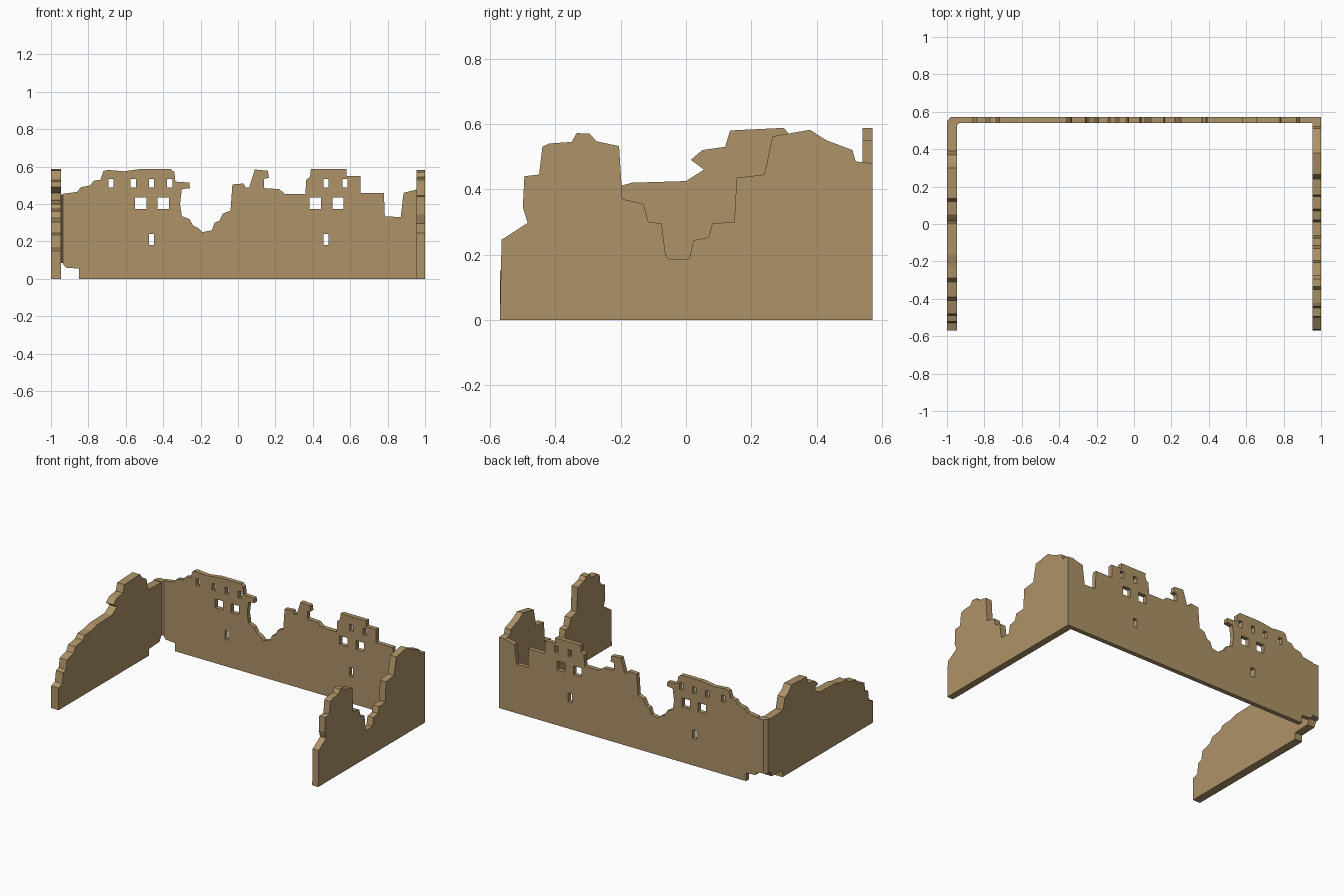
import bpy, bmesh
from mathutils import Matrix

stone = bpy.data.materials.new("stone")
stone.diffuse_color = (0.42, 0.29, 0.14, 1)

FACING_FRONT = Matrix(((1, 0, 0, 0), (0, 0, -1, 0), (0, 1, 0, 0), (0, 0, 0, 1)))
FACING_SIDE = Matrix(((0, 0, 1, 0), (1, 0, 0, 0), (0, 1, 0, 0), (0, 0, 0, 1)))


def slab(name, outline, holes, thickness, matrix):
    """Extrude a flat outline with holes into a welded mesh slab."""
    curve = bpy.data.curves.new(name + "_outline", 'CURVE')
    curve.dimensions = '2D'
    curve.fill_mode = 'BOTH'
    curve.extrude = thickness / 2
    for loop in [outline] + holes:
        sp = curve.splines.new('POLY')
        sp.points.add(len(loop) - 1)
        for p, (u, v) in zip(sp.points, loop):
            p.co = (u, v, 0, 1)
        sp.use_cyclic_u = True
    temp = bpy.data.objects.new(name + "_outline", curve)
    bpy.context.collection.objects.link(temp)
    bpy.context.view_layer.update()
    dg = bpy.context.evaluated_depsgraph_get()
    mesh = bpy.data.meshes.new_from_object(temp.evaluated_get(dg))
    bpy.data.objects.remove(temp)
    bm = bmesh.new()
    bm.from_mesh(mesh)
    bmesh.ops.remove_doubles(bm, verts=bm.verts, dist=0.0005)
    bmesh.ops.transform(bm, matrix=matrix, verts=bm.verts)
    bmesh.ops.recalc_face_normals(bm, faces=bm.faces)
    for f in bm.faces:
        f.smooth = False
    bm.to_mesh(mesh)
    bm.free()
    mesh.name = name
    mesh.materials.clear()
    mesh.materials.append(stone)
    ob = bpy.data.objects.new(name, mesh)
    bpy.context.collection.objects.link(ob)
    return ob


def window(x, z, w, h):
    return [(x - w / 2, z - h / 2), (x + w / 2, z - h / 2),
            (x + w / 2, z + h / 2), (x - w / 2, z + h / 2)]


# back wall: ragged skyline, left half then right half
skyline_left = [
    (-.935, .455), (-.86, .465), (-.84, .49), (-.79, .5), (-.77, .525), (-.735, .53),
    (-.72, .575), (-.70, .583), (-.61, .575), (-.52, .588), (-.36, .588), (-.34, .57),
    (-.335, .52), (-.26, .515), (-.257, .485), (-.30, .48), (-.31, .40), (-.30, .335),
    (-.26, .32), (-.24, .285), (-.21, .27), (-.19, .25), (-.14, .26), (-.125, .30),
    (-.10, .31), (-.08, .35), (-.04, .365)]
skyline_right = [
    (-.03, .505), (.03, .51), (.04, .488), (.06, .49), (.09, .585), (.16, .578),
    (.165, .54), (.14, .535), (.14, .485), (.22, .48), (.25, .455), (.36, .455),
    (.365, .53), (.385, .545), (.39, .588), (.58, .588), (.58, .55), (.655, .55),
    (.655, .46), (.78, .46), (.785, .335), (.87, .33), (.885, .46), (.945, .475),
    (.955, .48)]
base = [(.955, 0), (-.85, 0), (-.85, .055), (-.92, .06), (-.935, .08)]

# windows: narrow top row, wide middle pairs, narrow low ones
holes = [window(x, .511, .027, .046) for x in (-.68, -.56, -.463, -.365, .47, .572)]
holes += [window(x, .405, .06, .06) for x in (-.52, -.40, .413, .535)]
holes += [window(x, .211, .028, .06) for x in (-.463, .47)]
slab("back_wall", skyline_left + skyline_right + base, holes, .03,
     Matrix.Translation((0, .556, 0)) @ FACING_FRONT)

# right wall
right_wall = [
    (-.57, 0), (-.565, .245), (-.485, .297), (-.50, .345), (-.495, .44), (-.45, .445),
    (-.44, .53), (-.42, .54), (-.35, .545), (-.335, .572), (-.295, .57), (-.275, .547),
    (-.205, .532), (-.195, .37), (-.13, .355), (-.115, .30), (-.075, .295), (-.062, .195),
    (-.05, .187), (.01, .187), (.022, .243), (.07, .253), (.08, .295), (.148, .30),
    (.155, .435), (.24, .445), (.265, .562), (.38, .582), (.43, .55), (.51, .52),
    (.52, .485), (.571, .48), (.571, 0)]
slab("right_wall", right_wall, [], .045, Matrix.Translation((.9775, 0, 0)) @ FACING_SIDE)

# left wall, stepping down towards the front
left_wall = [
    (-.57, 0), (-.57, .15), (-.53, .165), (-.52, .235), (-.49, .245), (-.48, .305),
    (-.41, .325), (-.39, .36), (-.31, .375), (-.29, .40), (-.22, .405), (-.165, .42),
    (0, .425), (.055, .46), (.015, .49), (.05, .52), (.12, .53), (.135, .58), (.30, .588),
    (.33, .55), (.37, .53), (.39, .45), (.53, .445), (.53, .09), (.51, .05), (.395, .045),
    (.395, 0)]
slab("left_wall", left_wall, [], .055, Matrix.Translation((-.9725, 0, 0)) @ FACING_SIDE)

# chamfered corner joining left and back walls
corner = [(-1, .53), (-1, .55), (-.98, .571), (-.935, .571), (-.935, .541), (-.945, .53)]
slab("left_back_corner", corner, [], .365, Matrix.Translation((0, 0, .2675)))
